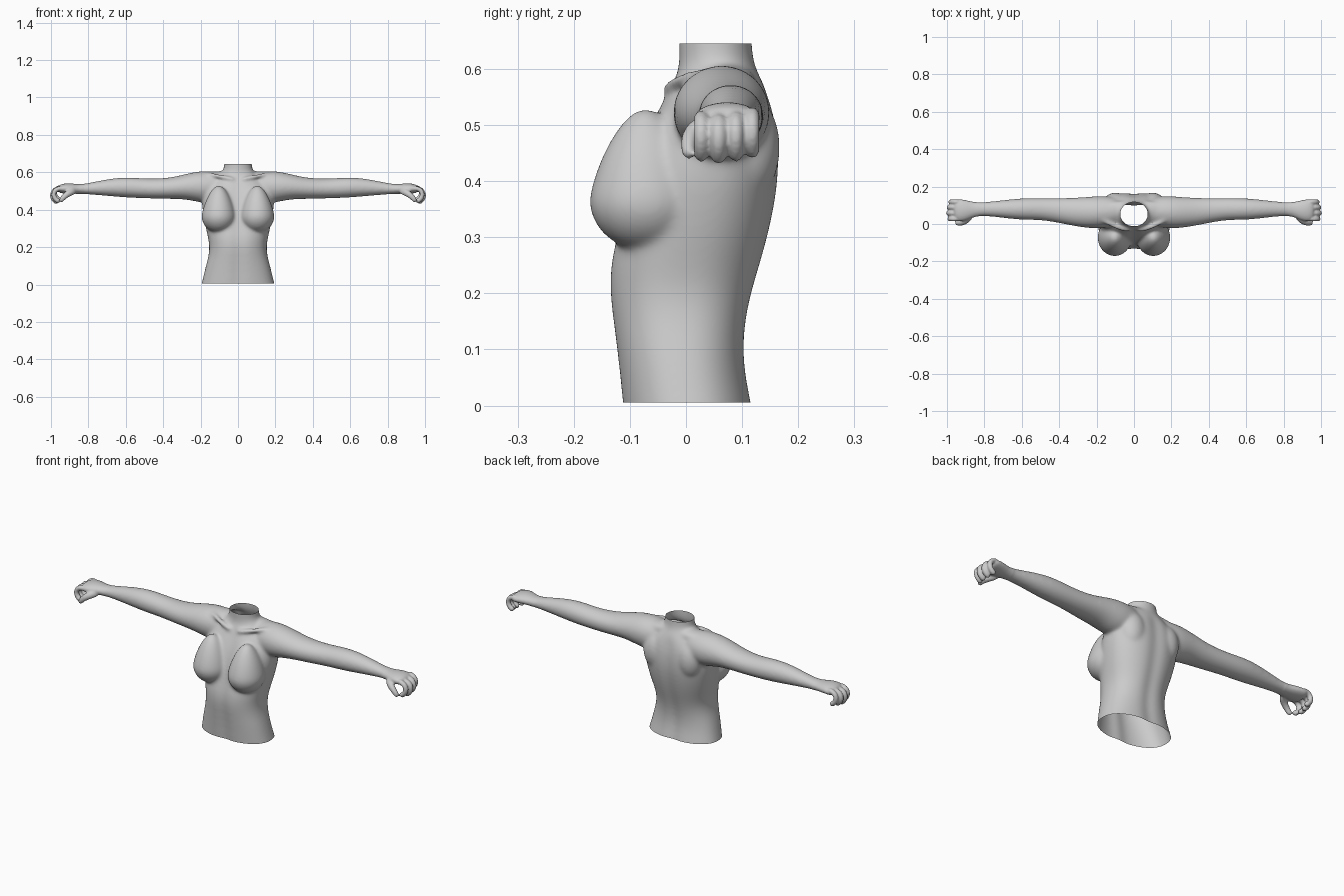
import bpy, bmesh
from math import cos, sin, pi, exp, copysign
from mathutils import Vector, Matrix

bm = bmesh.new()


def loft(rings):
    """Skin a closed tube through rings of equal point count."""
    vs = [[bm.verts.new(p) for p in r] for r in rings]
    n = len(vs[0])
    for a, b in zip(vs, vs[1:]):
        for i in range(n):
            bm.faces.new((a[i], a[(i + 1) % n], b[(i + 1) % n], b[i]))
    bm.faces.new(vs[0][::-1])
    bm.faces.new(vs[-1])


def limb(side, pts, n=16):
    """Tube along x, z path points (x, y, z, half width in y, half height)."""
    rings = []
    for i, (x, y, z, ry, rz) in enumerate(pts):
        p, q = pts[max(i - 1, 0)], pts[min(i + 1, len(pts) - 1)]
        t = Vector((q[0] - p[0], 0, q[2] - p[2])).normalized()
        up = Vector((-t.z, 0, t.x))
        ring = []
        for k in range(n):
            a = 2 * pi * k / n
            v = Vector((x, y, z)) + up * rz * sin(a) + Vector((0, ry * cos(a), 0))
            ring.append((v.x * side, v.y, v.z))
        rings.append(ring)
    loft(rings)


def blob(center, radii, shape=None):
    """Ellipsoid with an optional reshaping function on the unit sphere."""
    new = bmesh.ops.create_uvsphere(bm, u_segments=20, v_segments=14, radius=1)["verts"]
    for v in new:
        c = shape(v.co) if shape else v.co
        v.co = Vector(center) + Vector(c[i] * radii[i] for i in range(3))


def teardrop(c):
    """Stretch the upper half of a sphere into a slope."""
    if c.z <= 0:
        return c.copy()
    k = 1 - 0.30 * c.z
    return Vector((c.x * k, c.y * k, c.z * 1.75))


# trunk and neck: z, half width, front y, back y
trunk = [(-0.06, 0.212, -0.110, 0.130), (0.00, 0.196, -0.116, 0.121),
         (0.05, 0.184, -0.121, 0.110), (0.10, 0.172, -0.127, 0.106),
         (0.15, 0.158, -0.134, 0.110), (0.20, 0.152, -0.141, 0.121),
         (0.25, 0.160, -0.140, 0.136), (0.30, 0.172, -0.128, 0.150),
         (0.36, 0.184, -0.115, 0.163), (0.42, 0.193, -0.100, 0.170),
         (0.48, 0.190, -0.078, 0.168), (0.53, 0.165, -0.052, 0.158),
         (0.57, 0.130, -0.026, 0.141), (0.595, 0.092, -0.014, 0.127),
         (0.615, 0.076, -0.012, 0.120), (0.65, 0.074, -0.013, 0.117),
         (0.70, 0.074, -0.013, 0.117)]
rings = []
for z, hx, yf, yb in trunk:
    e = 2 / 2.3 if z < 0.56 else 1
    depth = 0.012 if z < 0.56 else 0
    ring = []
    for k in range(40):
        a = 2 * pi * k / 40
        x = hx * copysign(abs(cos(a)) ** e, cos(a))
        s = copysign(abs(sin(a)) ** e, sin(a))
        y = (yf + yb) / 2 + s * (yb - yf) / 2
        y -= s * depth * exp(-(x / 0.025) ** 2)      # spine and midline grooves
        ring.append((x, y, z))
    rings.append(ring)
loft(rings)

arm = [(0.04, 0.065, 0.530, 0.060, 0.060), (0.10, 0.065, 0.525, 0.078, 0.082),
       (0.16, 0.065, 0.521, 0.088, 0.087), (0.21, 0.062, 0.523, 0.088, 0.085),
       (0.27, 0.062, 0.523, 0.083, 0.071), (0.34, 0.066, 0.516, 0.075, 0.060),
       (0.42, 0.074, 0.512, 0.066, 0.055), (0.50, 0.080, 0.514, 0.060, 0.054),
       (0.57, 0.080, 0.518, 0.060, 0.056), (0.64, 0.080, 0.520, 0.056, 0.053),
       (0.72, 0.080, 0.517, 0.046, 0.043), (0.80, 0.080, 0.512, 0.038, 0.031),
       (0.85, 0.078, 0.510, 0.038, 0.026), (0.89, 0.073, 0.513, 0.054, 0.028),
       (0.93, 0.073, 0.514, 0.062, 0.028), (0.965, 0.075, 0.508, 0.058, 0.020)]
for side in (1, -1):
    limb(side, arm)
    # curled fingers
    for y, reach, drop in ((0.027, 0, 0), (0.058, 0.008, 0.004), (0.089, 0.005, 0), (0.118, -0.005, -0.006)):
        path = ((0.935, 0.515), (0.968, 0.512), (0.985, 0.495), (0.986, 0.470), (0.970, 0.450), (0.952, 0.442))
        limb(side, [(x + reach, y, z - drop, 0.0135, 0.0145) for x, z in path], 10)
    # thumb
    limb(side, [(0.865, 0.045, 0.505, 0.018, 0.018), (0.890, 0.022, 0.496, 0.020, 0.020),
                (0.915, 0.008, 0.482, 0.017, 0.018), (0.938, 0.003, 0.462, 0.014, 0.015),
                (0.952, 0.006, 0.440, 0.012, 0.012)], 10)
    # breasts
    blob((side * 0.103, -0.072, 0.368), (0.094, 0.103, 0.093), teardrop)
    # shoulder blades
    blob((side * 0.10, 0.105, 0.46), (0.07, 0.064, 0.10))
    # collarbones
    limb(side, [(0.015, -0.034, 0.560, 0.014, 0.012), (0.07, -0.026, 0.572, 0.014, 0.012),
                (0.13, 0.000, 0.585, 0.014, 0.012), (0.18, 0.030, 0.592, 0.014, 0.012)], 10)
    # slope from neck to shoulder
    limb(side, [(0.02, 0.075, 0.585, 0.05, 0.03), (0.08, 0.075, 0.578, 0.05, 0.03),
                (0.15, 0.070, 0.572, 0.05, 0.03), (0.21, 0.065, 0.565, 0.04, 0.03)])

bmesh.ops.recalc_face_normals(bm, faces=bm.faces)
mesh = bpy.data.meshes.new("torso")
bm.to_mesh(mesh)
bm.free()
torso = bpy.data.objects.new("torso", mesh)
bpy.context.collection.objects.link(torso)

# fuse the parts into one skin
sub = torso.modifiers.new("round", 'SUBSURF')
sub.levels = sub.render_levels = 2
fuse = torso.modifiers.new("fuse", 'REMESH')
fuse.mode = 'VOXEL'
fuse.voxel_size = 0.005
skin = bpy.data.meshes.new_from_object(torso.evaluated_get(bpy.context.evaluated_depsgraph_get()))
torso.modifiers.clear()

# soften the body more than the hands, then open the neck and waist
bm = bmesh.new()
bm.from_mesh(skin)
body = [v for v in bm.verts if abs(v.co.x) < 0.83]
for i in range(22):
    bmesh.ops.smooth_vert(bm, verts=bm.verts if i < 2 else body, factor=0.5,
                          use_axis_x=True, use_axis_y=True, use_axis_z=True)
for z, up in ((0.005, -1), (0.645, 1)):
    bmesh.ops.bisect_plane(bm, geom=bm.verts[:] + bm.edges[:] + bm.faces[:],
                           plane_co=(0, 0, z), plane_no=(0, 0, up), clear_outer=True)
for f in bm.faces:
    f.smooth = True
bm.to_mesh(skin)
bm.free()
torso.data = skin
skin.name = "torso"
